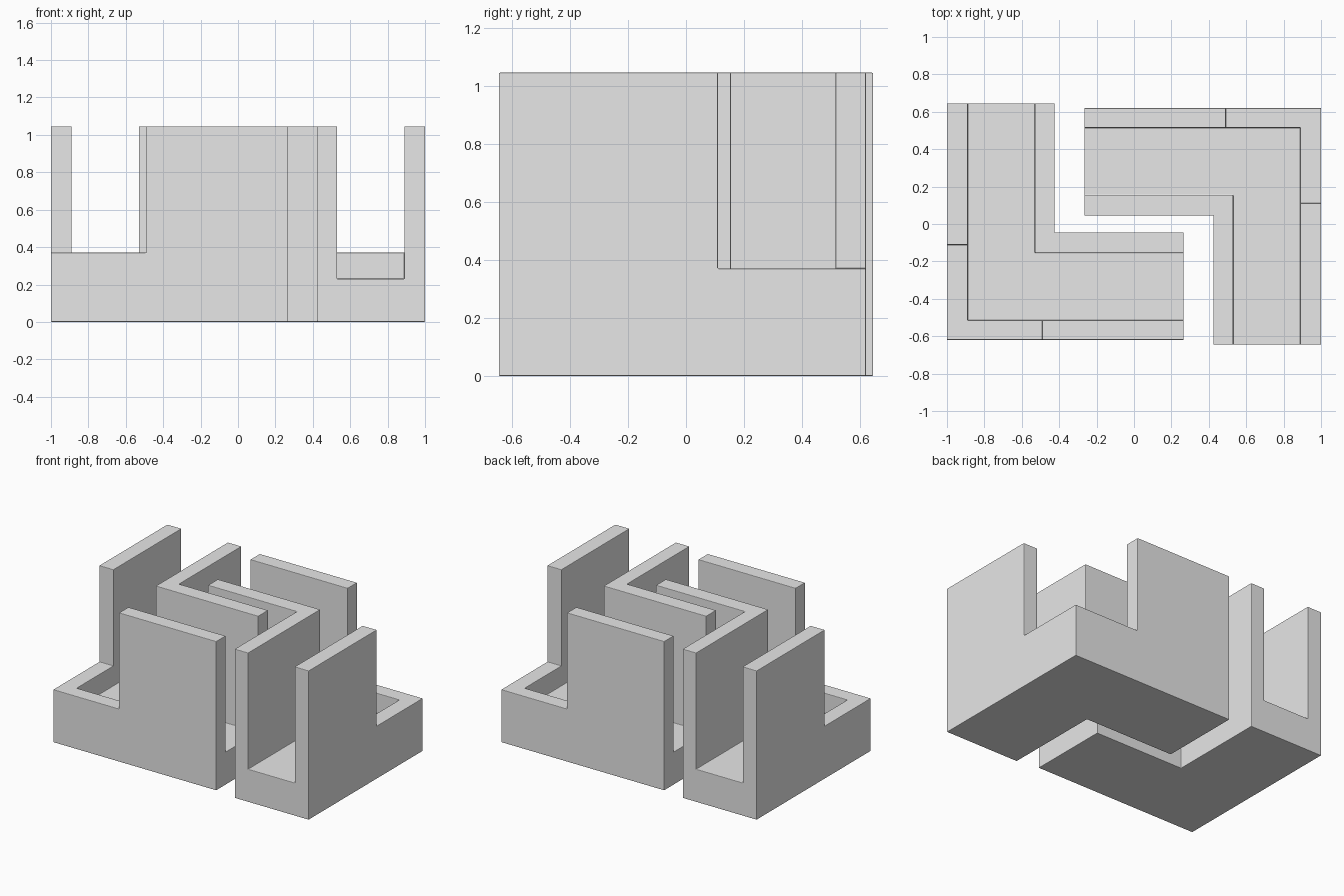
import bpy
import bmesh
import math

cube = bpy.data.objects.get("Cube")
if cube:
    bpy.data.objects.remove(cube, do_unlink=True)

HEIGHT, LOW_WALL, FLOOR = 1.045, 0.37, 0.23

grey = bpy.data.materials.new("plain grey")
grey.use_nodes = True
colour = (0.8, 0.8, 0.8, 1)
grey.diffuse_color = colour
grey.node_tree.nodes["Principled BSDF"].inputs["Base Color"].default_value = colour


def l_prism(name, x0, x1, x2, y0, y1, y2, z0, z1):
    """L-shaped block: corner at (x0, y0), inner corner at (x1, y1), arms to x2 and y2."""
    outline = [(x0, y0), (x2, y0), (x2, y1), (x1, y1), (x1, y2), (x0, y2)]
    bm = bmesh.new()
    base = bm.faces.new([bm.verts.new((x, y, z0)) for x, y in outline])
    top = bmesh.ops.extrude_face_region(bm, geom=[base])["geom"]
    bmesh.ops.translate(bm, vec=(0, 0, z1 - z0),
                        verts=[v for v in top if isinstance(v, bmesh.types.BMVert)])
    bmesh.ops.recalc_face_normals(bm, faces=bm.faces)
    mesh = bpy.data.meshes.new(name)
    bm.to_mesh(mesh)
    bm.free()
    mesh.materials.append(grey)
    obj = bpy.data.objects.new(name, mesh)
    bpy.context.collection.objects.link(obj)
    return obj


# Solid block, open-ended channel, and the lowered outer corner walls
block = l_prism("left_channel_block", -1, -0.425, 0.265, -0.62, -0.045, 0.645, 0, HEIGHT)
channel = l_prism("channel_cutter", -0.89, -0.53, 0.5, -0.515, -0.155, 0.9, FLOOR, 1.3)
corner = l_prism("corner_cutter", -1.2, -0.7, -0.49, -0.8, -0.3, -0.11, LOW_WALL, 1.2)

for cutter in (channel, corner):
    cutter.hide_render = True
    cut = block.modifiers.new("cut", 'BOOLEAN')
    cut.operation = 'DIFFERENCE'
    cut.solver = 'EXACT'
    cut.object = cutter

# Bake the cuts, then drop the cutters
bpy.context.view_layer.update()
evaluated = block.evaluated_get(bpy.context.evaluated_depsgraph_get())
carved = bpy.data.meshes.new_from_object(evaluated)
block.modifiers.clear()
block.data = carved
for cutter in (channel, corner):
    bpy.data.objects.remove(cutter, do_unlink=True)

# Matching block, turned half way round
twin = bpy.data.objects.new("right_channel_block", carved)
twin.rotation_euler.z = math.pi
bpy.context.collection.objects.link(twin)

# Slightly softened edges
for obj in (block, twin):
    bevel = obj.modifiers.new("soft edges", 'BEVEL')
    bevel.width = 0.004
    bevel.segments = 2
    bevel.limit_method = 'ANGLE'
